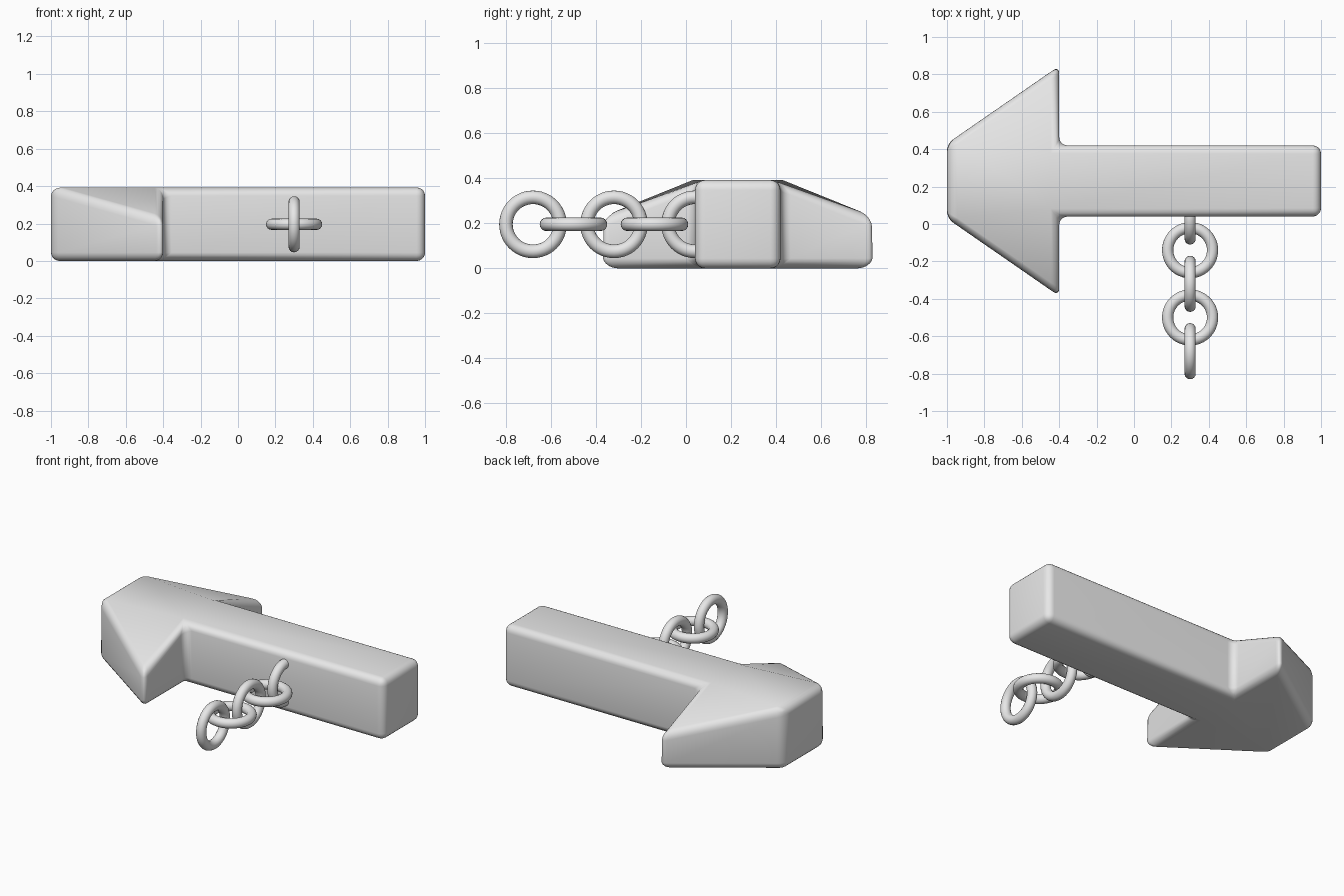
import bpy, bmesh, math

if "Cube" in bpy.data.objects:
    bpy.data.objects.remove(bpy.data.objects["Cube"])

steel = bpy.data.materials.new("plain_grey")
steel.diffuse_color = (0.8, 0.8, 0.8, 1)
steel.use_nodes = True
steel.node_tree.nodes["Principled BSDF"].inputs["Base Color"].default_value = steel.diffuse_color


def finish(obj, name):
    obj.name = name
    obj.data.materials.append(steel)
    for p in obj.data.polygons:
        p.use_smooth = True


# Arrow body: straight shaft with two downward sloping head wings
TOP, TIP = 0.393, 0.225
CY = 0.23
half = [(-1.0, 0.20, TOP), (-0.4, 0.615, TIP), (-0.4, 0.19, TOP), (1.0, 0.19, TOP)]
outline = [(x, CY - d, z) for x, d, z in half]
outline += [(x, CY + d, z) for x, d, z in reversed(half)]

bm = bmesh.new()
low = [bm.verts.new((x, y, 0.0)) for x, y, z in outline]
high = [bm.verts.new(p) for p in outline]
n = len(outline)
bm.faces.new(list(reversed(low)))
for i in range(n):
    j = (i + 1) % n
    bm.faces.new((low[i], low[j], high[j], high[i]))
bm.faces.new([high[i] for i in (0, 2, 3, 4, 5, 7)])   # flat top
bm.faces.new([high[i] for i in (0, 1, 2)])            # wing slopes
bm.faces.new([high[i] for i in (5, 6, 7)])
bmesh.ops.recalc_face_normals(bm, faces=bm.faces)
mesh = bpy.data.meshes.new("arrow_body")
bm.to_mesh(mesh)
bm.free()
arrow = bpy.data.objects.new("arrow_body", mesh)
bpy.context.collection.objects.link(arrow)
finish(arrow, "arrow_body")
bevel = arrow.modifiers.new("rounded_edges", "BEVEL")
bevel.width = 0.045
bevel.segments = 5
bevel.limit_method = 'ANGLE'
bevel.angle_limit = math.radians(30)
bevel.use_clamp_overlap = False

# Chain: upright and flat rings in turn, the first one sunk into the shaft
for i in range(5):
    upright = i % 2 == 0
    bpy.ops.mesh.primitive_torus_add(
        major_radius=0.12, minor_radius=0.03,
        major_segments=48, minor_segments=16,
        location=(0.3, 0.04 - 0.18 * i, 0.196),
        rotation=(0, math.pi / 2 if upright else 0, 0))
    finish(bpy.context.object, f"chain_link_{i + 1}")
